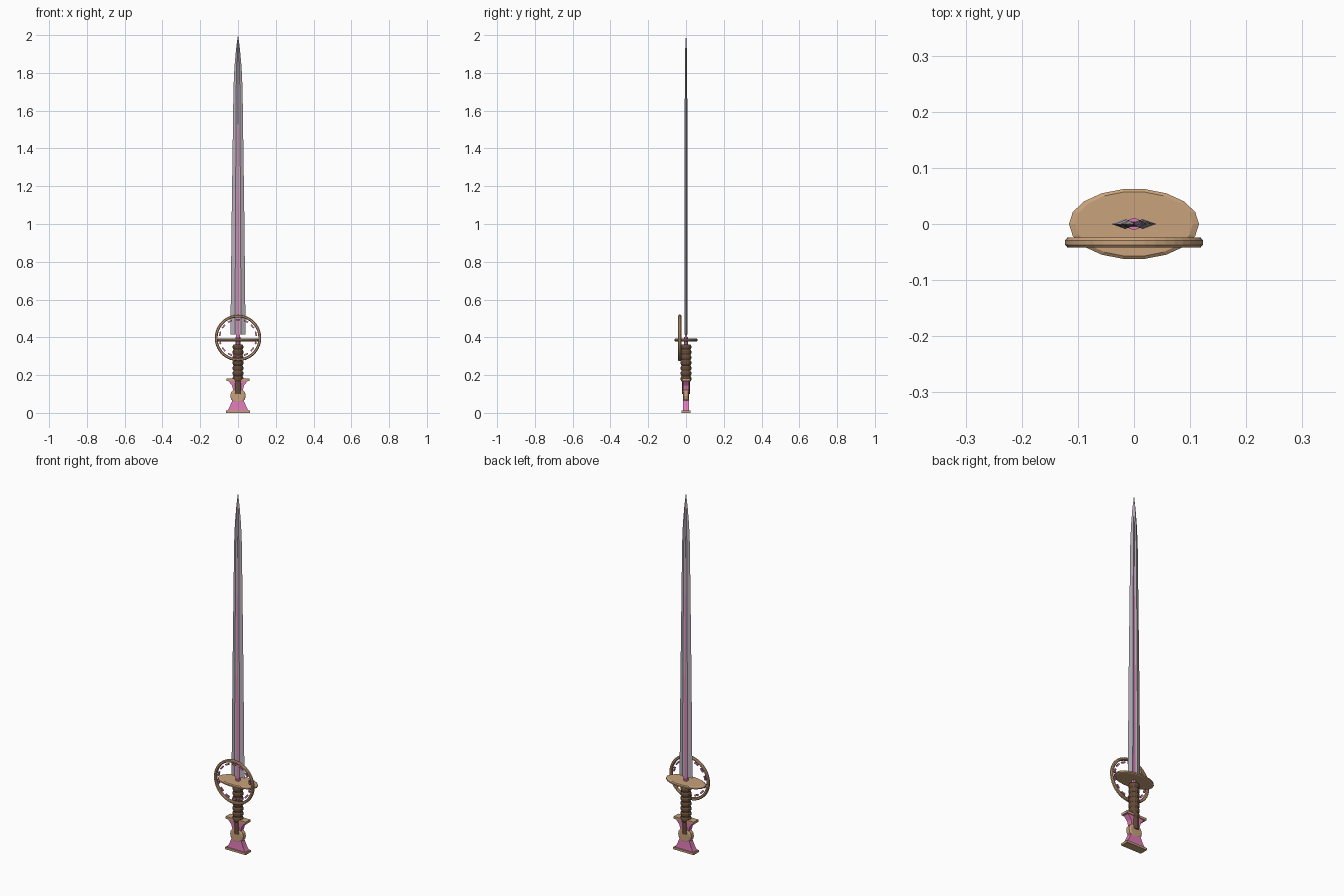
import bpy, bmesh, math

if "Cube" in bpy.data.objects:
    bpy.data.objects.remove(bpy.data.objects["Cube"])

def mat(name, c):
    m = bpy.data.materials.new(name)
    m.diffuse_color = (*c, 1)
    m.use_nodes = True
    m.node_tree.nodes["Principled BSDF"].inputs["Base Color"].default_value = m.diffuse_color
    return m

STEEL = mat("steel", (0.48, 0.43, 0.48))
PINK = mat("pink", (0.75, 0.2, 0.48))
GOLD = mat("bronze", (0.58, 0.36, 0.2))
BROWN = mat("leather", (0.13, 0.07, 0.04))

def finish(name, bm, m):
    bmesh.ops.recalc_face_normals(bm, faces=bm.faces)
    me = bpy.data.meshes.new(name)
    bm.to_mesh(me)
    bm.free()
    me.materials.append(m)
    ob = bpy.data.objects.new(name, me)
    bpy.context.collection.objects.link(ob)
    return ob

def loft(name, rings, m):
    """Skin a list of equally sized closed rings and cap both ends."""
    bm = bmesh.new()
    vs = [[bm.verts.new(p) for p in r] for r in rings]
    n = len(vs[0])
    for a, b in zip(vs, vs[1:]):
        for i in range(n):
            j = (i + 1) % n
            bm.faces.new((a[i], a[j], b[j], b[i]))
    bm.faces.new(vs[0])
    bm.faces.new(vs[-1])
    return finish(name, bm, m)

def ellipse(rx, ry, z, n):
    return [(rx * math.cos(2 * math.pi * i / n), ry * math.sin(2 * math.pi * i / n), z) for i in range(n)]

def rect(hx, hy, z):
    return [(-hx, -hy, z), (hx, -hy, z), (hx, hy, z), (-hx, hy, z)]

# blade with a fuller down the middle
def blade_ring(w, t, z):
    half = [(w, 0), (w * 0.4, t), (0, t * 0.35), (-w * 0.4, t)]
    return [(x, y, z) for x, y in half] + [(-x, -y, z) for x, y in half]

loft("blade", [blade_ring(*r) for r in (
    (0.040, 0.009, 0.415), (0.034, 0.008, 1.0), (0.024, 0.0065, 1.72),
    (0.019, 0.006, 1.83), (0.010, 0.004, 1.93), (0.0005, 0.0005, 2.0))], STEEL)

# glowing inlay in the fuller
loft("blade_inlay", [rect(*r) for r in (
    (0.011, 0.0055, 0.37), (0.010, 0.0052, 0.6), (0.007, 0.004, 1.3), (0.001, 0.002, 1.72))], PINK)

# oval guard
loft("guard_disc", [ellipse(*r, 18) for r in (
    (0.105, 0.058, 0.379), (0.116, 0.063, 0.382), (0.116, 0.063, 0.389), (0.105, 0.058, 0.393))], GOLD)
loft("guard_collar", [ellipse(0.013, 0.011, z, 8) for z in (0.36, 0.402)], PINK)

# ring in front of the guard
RY, RZ = -0.033, 0.397
bm = bmesh.new()
N = 40
prof = [(0.108, -0.005), (0.112, -0.0085), (0.119, -0.0085), (0.123, -0.004),
        (0.123, 0.004), (0.119, 0.0085), (0.112, 0.0085), (0.108, 0.005)]
vs = [[bm.verts.new((r * math.cos(2 * math.pi * i / N), RY + y, RZ + r * math.sin(2 * math.pi * i / N)))
       for r, y in prof] for i in range(N)]
for i in range(N):
    a, b = vs[i], vs[(i + 1) % N]
    for k in range(8):
        l = (k + 1) % 8
        bm.faces.new((a[k], a[l], b[l], b[k]))
finish("guard_ring", bm, GOLD)

# dashes along the inside of the ring
bm = bmesh.new()
D = 14
for i in range(D):
    c = 2 * math.pi * (i + 0.5) / D
    quad = [(0.094, c - 0.12), (0.102, c - 0.12), (0.102, c + 0.12), (0.094, c + 0.12)]
    f = bm.faces.new([bm.verts.new((r * math.cos(t), RY - 0.004, RZ + r * math.sin(t))) for r, t in quad])
    ext = bmesh.ops.extrude_face_region(bm, geom=[f], use_keep_orig=True)
    bmesh.ops.translate(bm, vec=(0, 0.008, 0), verts=[v for v in ext["geom"] if isinstance(v, bmesh.types.BMVert)])
finish("ring_dashes", bm, PINK)

# wrapped grip
rings = [ellipse(0.022, 0.022, 0.10, 12), ellipse(0.022, 0.022, 0.165, 12)]
for i in range(7):
    z = 0.168 + i * 0.028
    rings += [ellipse(r, r, z + dz, 12) for r, dz in ((0.024, 0), (0.028, 0.007), (0.028, 0.019), (0.024, 0.026))]
loft("grip", rings, BROWN)

# pommel: two flared wings, end plates and a central disc
loft("pommel_lower", [rect(0.056, 0.017, 0.012), rect(0.045, 0.016, 0.03), rect(0.022, 0.014, 0.085)], PINK)
loft("pommel_upper", [rect(0.018, 0.014, 0.095), rect(0.032, 0.015, 0.145), rect(0.052, 0.016, 0.17)], PINK)
loft("pommel_base_plate", [rect(0.063, 0.023, 0), rect(0.063, 0.023, 0.012)], GOLD)
loft("pommel_top_plate", [rect(0.062, 0.020, 0.17), rect(0.062, 0.020, 0.183)], GOLD)
disc = [[(x, y, 0.09 + z) for x, z, _ in ellipse(r, r, 0, 14)]
        for r, y in ((0.032, -0.016), (0.041, -0.011), (0.041, 0.011), (0.032, 0.016))]
loft("pommel_disc", disc, GOLD)
